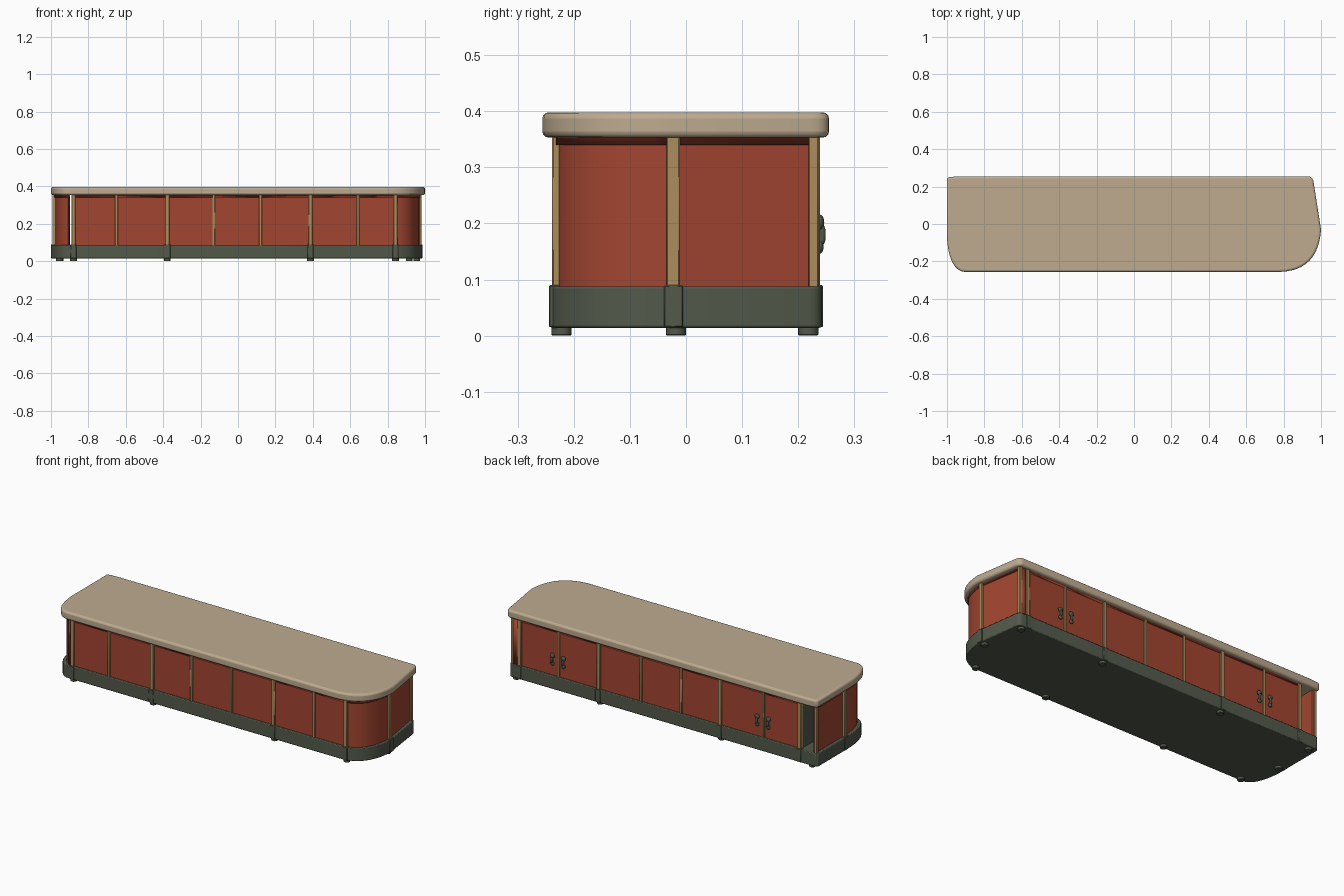
import bpy, bmesh
from math import radians
from mathutils import Vector

if "Cube" in bpy.data.objects:
    bpy.data.objects.remove(bpy.data.objects["Cube"])


def material(name, rgb):
    m = bpy.data.materials.new(name)
    m.use_nodes = True
    m.diffuse_color = (*rgb, 1)
    m.node_tree.nodes["Principled BSDF"].inputs["Base Color"].default_value = (*rgb, 1)
    return m


BEIGE = material("beige_top", (0.52, 0.41, 0.28))
RED = material("brick_red", (0.36, 0.06, 0.03))
GREEN = material("dark_green", (0.085, 0.1, 0.07))
GOLD = material("tan_trim", (0.42, 0.27, 0.11))


def finish(name, bm, mat, bevel=0, segments=2):
    mesh = bpy.data.meshes.new(name)
    bm.to_mesh(mesh)
    bm.free()
    mesh.materials.append(mat)
    ob = bpy.data.objects.new(name, mesh)
    bpy.context.collection.objects.link(ob)
    bpy.ops.object.select_all(action="DESELECT")
    ob.select_set(True)
    bpy.context.view_layer.objects.active = ob
    bpy.ops.object.shade_smooth_by_angle(angle=radians(35))
    if bevel:
        mod = ob.modifiers.new("bevel", "BEVEL")
        mod.width, mod.segments = bevel, segments
        mod.limit_method, mod.angle_limit = "ANGLE", radians(40)
    return ob


def bend(a, ctrl, b, n=12):
    """Quadratic curve from a to b."""
    a, ctrl, b = Vector(a), Vector(ctrl), Vector(b)
    return [a * (1 - t) ** 2 + ctrl * 2 * t * (1 - t) + b * t * t
            for t in (i / n for i in range(n + 1))]


def slab(name, outline, z0, z1, mat, bevel, segments):
    bm = bmesh.new()
    face = bm.faces.new([bm.verts.new((p[0], p[1], z0)) for p in outline])
    new = bmesh.ops.extrude_face_region(bm, geom=[face])["geom"]
    bmesh.ops.translate(bm, vec=(0, 0, z1 - z0),
                        verts=[v for v in new if isinstance(v, bmesh.types.BMVert)])
    bmesh.ops.recalc_face_normals(bm, faces=bm.faces)
    return finish(name, bm, mat, bevel, segments)


def box(name, x, y, z0, z1, width, depth, mat, bevel=0.002):
    bm = bmesh.new()
    bmesh.ops.create_cube(bm, size=1)
    bmesh.ops.scale(bm, vec=(width, depth, z1 - z0), verts=bm.verts)
    bmesh.ops.translate(bm, vec=(x, y, (z0 + z1) / 2), verts=bm.verts)
    return finish(name, bm, mat, bevel, 1)


def panel(name, path):
    """Recessed wall panel along a path that runs counter-clockwise."""
    bm = bmesh.new()
    low = [bm.verts.new((p[0], p[1], 0.075)) for p in path]
    high = [bm.verts.new((p[0], p[1], 0.355)) for p in path]
    for i in range(len(path) - 1):
        bm.faces.new((low[i], low[i + 1], high[i + 1], high[i]))
    if (Vector(path[0]) - Vector(path[-1])).length > 0.1:
        core = list(bm.faces)
        bmesh.ops.inset_region(bm, faces=core, thickness=0.036, use_boundary=True,
                               use_even_offset=True)
        bmesh.ops.inset_region(bm, faces=core, thickness=0.006, depth=-0.005,
                               use_boundary=True, use_even_offset=True)
    ob = finish(name, bm, RED)
    mod = ob.modifiers.new("thickness", "SOLIDIFY")
    mod.thickness, mod.offset = 0.015, -1


# Counter top
top = [(-0.995, 0.25), (-1, 0.24)]
top += bend((-1, -0.08), (-0.985, -0.256), (-0.9, -0.256))
top += bend((0.78, -0.256), (0.985, -0.25), (1, -0.03))
top += bend((0.96, 0.225), (0.955, 0.255), (0.93, 0.255), 5)
top += [(-0.94, 0.255)]
slab("counter_top", top, 0.353, 0.398, BEIGE, 0.011, 3)

# Plinth
base = [(-0.985, 0.242), (-0.997, 0.23)]
base += bend((-0.997, -0.06), (-0.985, -0.242), (-0.9, -0.242))
base += bend((0.84, -0.242), (0.975, -0.215), (0.984, -0.03))
base += bend((0.95, 0.22), (0.946, 0.242), (0.925, 0.242), 4)
slab("plinth", base, 0.014, 0.088, GREEN, 0.004, 2)

# Straight walls, trim strips and posts
Y = 0.234
wide_front = [-0.88, -0.378, 0.387, 0.842]
wide_back = [-0.88, -0.378, 0.387, 0.886]
thin = [-0.65, -0.13, 0.12, 0.642]
for side, wide in (("front", wide_front), ("back", wide_back)):
    s = -1 if side == "front" else 1
    stops = sorted(wide + thin)
    for a, b in zip(stops, stops[1:]):
        ends = [(a, s * Y), (b, s * Y)]
        panel(side + "_panel", ends if s < 0 else ends[::-1])
    for x in thin:
        box(side + "_strip", x, s * (Y - 0.004), 0.08, 0.355, 0.015, 0.013, GOLD)
    for x in wide:
        box(side + "_post", x, s * (Y - 0.007), 0.08, 0.355, 0.021, 0.023, GOLD)
        box(side + "_plinth_block", x, s * 0.231, 0.015, 0.09, 0.032, 0.026, GREEN)

# End walls
panel("right_curved_panel", bend((0.842, -Y), (0.965, -0.215), (0.975, -0.025)))
panel("right_panel", [(0.975, -0.025), (0.934, 0.23)])
panel("back_corner_panel", [(0.934, Y), (0.886, Y)])
panel("left_panel", [(-0.984, 0.23), (-0.984, -0.025)])
panel("left_curved_panel", bend((-0.984, -0.025), (-0.984, -0.2), (-0.906, -Y)))
box("passage_wall", -0.882, 0, 0.08, 0.355, 0.014, 0.44, GREEN)
for x, y in ((0.972, -0.023), (0.932, 0.227), (-0.984, -0.023), (-0.982, 0.227)):
    box("end_post", x, y, 0.08, 0.355, 0.018, 0.024 if y < 0 else 0.018, GOLD)
for x in (0.975, -0.988):
    box("end_plinth_block", x, -0.022, 0.015, 0.09, 0.022, 0.034, GREEN)

# Feet
feet = [(x, -0.222) for x in wide_front]
feet += [(-0.95, 0.218), (-0.378, 0.218), (0.387, 0.218), (0.915, 0.218)]
feet += [(-0.955, -0.018), (0.955, -0.018)]
for x, y in feet:
    bm = bmesh.new()
    bmesh.ops.create_cone(bm, cap_ends=True, segments=20, radius1=0.018,
                          radius2=0.018, depth=0.016)
    bmesh.ops.translate(bm, vec=(x, y, 0.008), verts=bm.verts)
    finish("foot", bm, GREEN, 0.002, 1)

# Door handles on the back
for x in (thin[0], thin[-1]):
    for dx in (-0.035, 0.035):
        curve = bpy.data.curves.new("handle", "CURVE")
        curve.dimensions = "3D"
        curve.bevel_depth, curve.bevel_resolution = 0.006, 2
        curve.use_fill_caps = True
        line = curve.splines.new("POLY")
        path = bend((0.204, 0.0), (0.243, 0.0), (0.243, 0.015), 5)
        pts = [(y, 0.202 - d) for y, d in path]
        pts += [(y, 0.158 + d) for y, d in reversed(path)]
        line.points.add(len(pts) - 1)
        for point, (y, z) in zip(line.points, pts):
            point.co = (x + dx, y, z, 1)
        curve.materials.append(GREEN)
        bpy.context.collection.objects.link(bpy.data.objects.new("handle", curve))
        for z, r in ((0.202, 0.014), (0.158, 0.012)):
            bm = bmesh.new()
            bmesh.ops.create_uvsphere(bm, u_segments=16, v_segments=10, radius=r)
            bmesh.ops.scale(bm, vec=(1, 0.6, 1), verts=bm.verts)
            bmesh.ops.translate(bm, vec=(x + dx, 0.238, z), verts=bm.verts)
            finish("handle_boss", bm, GREEN)
